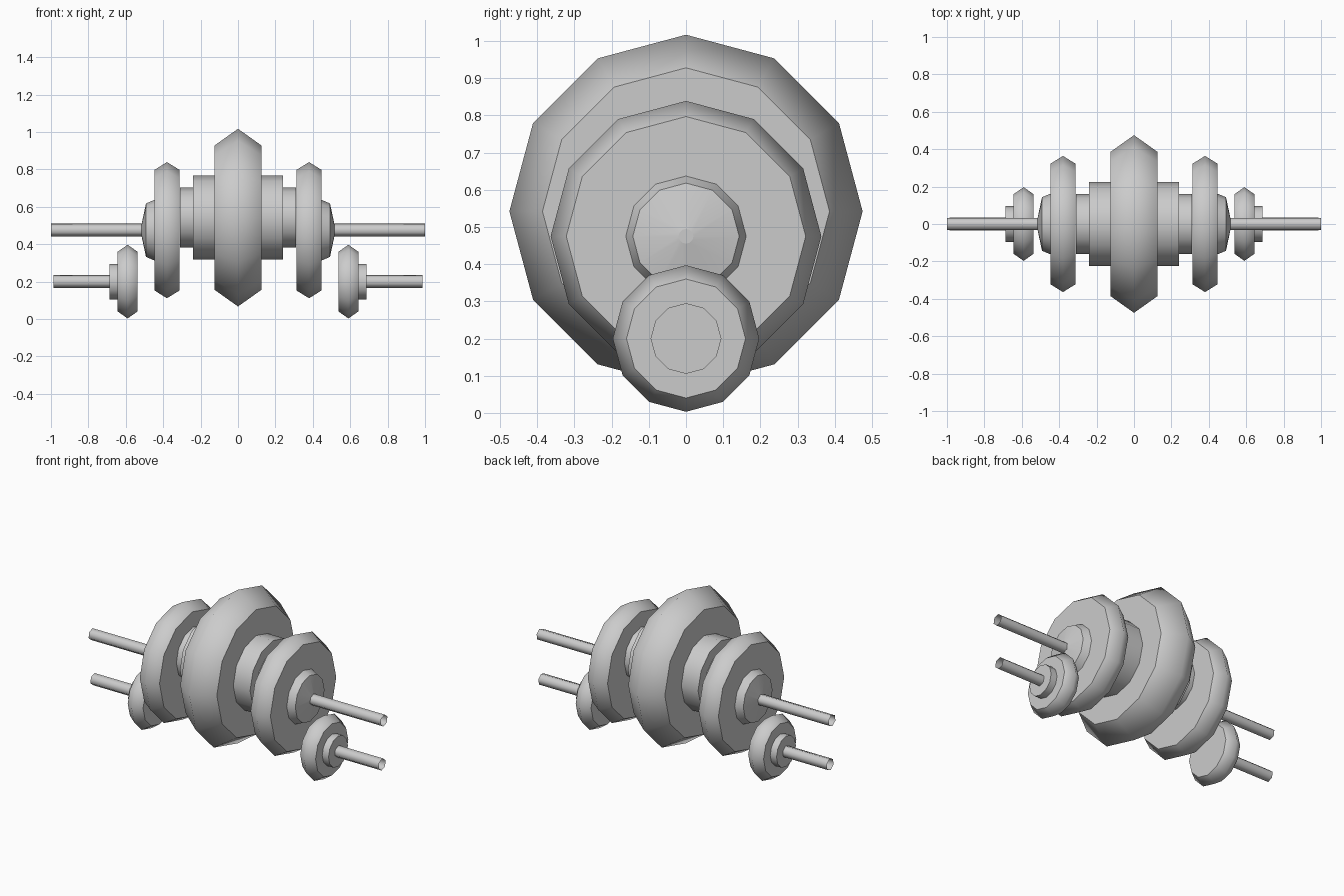
import bpy, bmesh, math

if "Cube" in bpy.data.objects:
    bpy.data.objects.remove(bpy.data.objects["Cube"])


def turned(name, profile, z, sides=12, caps=True, soft=(), tilt=0.0, mirror=False):
    """Turn an (x, radius) profile around an x-axis line at height z.
    Rings listed in soft are shaded smoothly; other rings stay sharp."""
    bm = bmesh.new()
    rings = []
    for x, r in profile:
        ring = []
        for i in range(sides):
            a = tilt + 2 * math.pi * i / sides
            ring.append(bm.verts.new((x, r * math.sin(a), z + r * math.cos(a))))
        rings.append(ring)
    for a, b in zip(rings, rings[1:]):
        for i in range(sides):
            j = (i + 1) % sides
            bm.faces.new((a[i], a[j], b[j], b[i])).smooth = True
    if caps:
        bm.faces.new(rings[0])
        bm.faces.new(rings[-1])
    for k, ring in enumerate(rings):
        if k not in soft:
            for i in range(sides):
                bm.edges.get((ring[i], ring[(i + 1) % sides])).smooth = False
    bmesh.ops.recalc_face_normals(bm, faces=bm.faces)
    mesh = bpy.data.meshes.new(name)
    bm.to_mesh(mesh)
    bm.free()
    obj = bpy.data.objects.new(name, mesh)
    bpy.context.collection.objects.link(obj)
    if mirror:
        obj.modifiers.new("Mirror", "MIRROR").use_mirror_merge = False
    return obj


MAIN, SIDE, LOW = 0.542, 0.475, 0.20
TILT = math.radians(10)

# Central wheel with a ridged rim
turned("main_wheel", [(-0.125, 0.386), (0, 0.475), (0.125, 0.386)], MAIN, soft=(1,))

# Stepped drums either side of it
turned("inner_drum", [(0.125, 0.225), (0.24, 0.225)], MAIN, mirror=True)
turned("outer_drum", [(0.24, 0.16), (0.31, 0.16)], MAIN, mirror=True)

# Side wheels with domed hubs and open axle tubes
turned("side_wheel", [(0.312, 0.322), (0.38, 0.364), (0.447, 0.322)], SIDE, soft=(1,), mirror=True)
turned("side_hub", [(0.447, 0.162), (0.492, 0.143), (0.518, 0.02)], SIDE, mirror=True)
turned("axle", [(0.51, 0.035), (1.0, 0.035)], SIDE, sides=6, caps=False, tilt=TILT, mirror=True)

# Small lower wheels with hubs and open axle tubes
turned("small_wheel", [(0.538, 0.16), (0.59, 0.197), (0.643, 0.16)], LOW, soft=(1,), mirror=True)
turned("small_hub", [(0.643, 0.095), (0.686, 0.095)], LOW, mirror=True)
turned("small_axle", [(0.686, 0.036), (0.987, 0.036)], LOW, sides=6, caps=False, tilt=TILT, mirror=True)
